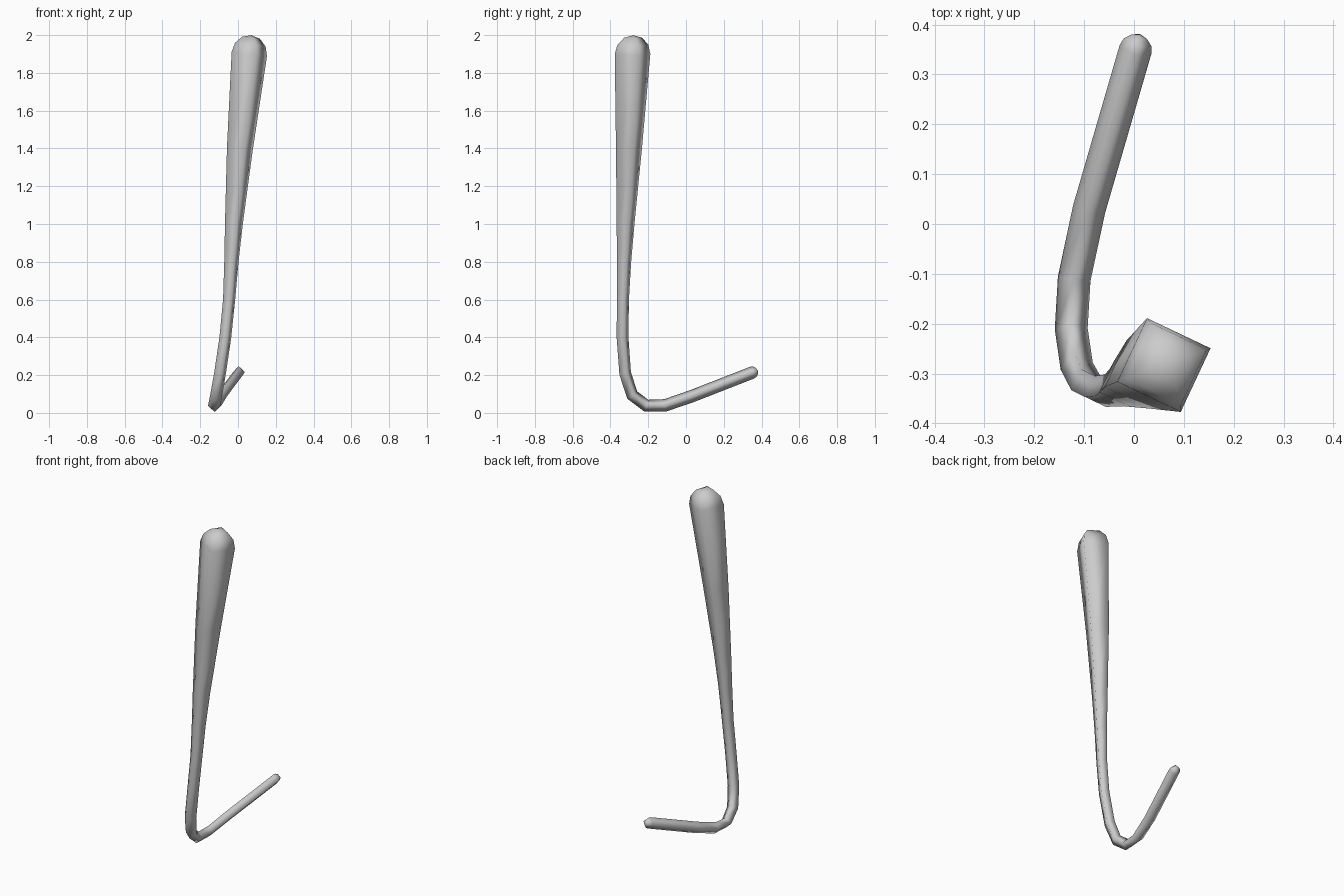
import bpy, bmesh, math
from mathutils import Vector

if "Cube" in bpy.data.objects:
    bpy.data.objects.remove(bpy.data.objects["Cube"])

# Centre line from thick top to thin hook tip: (x, y, z, half diagonal)
path = [
    (0.06, -0.283, 1.90, 0.100),
    (0.01, -0.302, 1.40, 0.073),
    (-0.022, -0.320, 1.00, 0.050),
    (-0.035, -0.328, 0.80, 0.040),
    (-0.047, -0.334, 0.60, 0.034),
    (-0.067, -0.336, 0.40, 0.033),
    (-0.095, -0.322, 0.21, 0.033),
    (-0.115, -0.285, 0.095, 0.033),
    (-0.126, -0.210, 0.038, 0.033),
    (-0.120, -0.110, 0.040, 0.033),
    (-0.090, 0.030, 0.088, 0.033),
    (0.003, 0.350, 0.213, 0.033),
]
pts = [Vector(p[:3]) for p in path]
radii = [p[3] for p in path]
n = len(pts)


def corner_hint(i):
    # Direction of the first corner of the square section
    if i < 7:
        return Vector((-0.33, 0.95, 0.1))
    if i == 7:
        return Vector((-0.15, 0.75, 0.65))
    return Vector((0, 0, 1))


def tangent(i):
    a = (pts[i] - pts[i - 1]).normalized() if i > 0 else Vector()
    b = (pts[i + 1] - pts[i]).normalized() if i < n - 1 else Vector()
    return (a + b).normalized()


bm = bmesh.new()


def ring(i, scale=1.0, shift=0.0):
    t = tangent(i)
    u = corner_hint(i)
    u = (u - t * u.dot(t)).normalized()
    v = t.cross(u)
    r = radii[i]
    c = pts[i] + t * shift * r
    return [bm.verts.new(c + (u * math.cos(k * math.pi / 2) + v * math.sin(k * math.pi / 2)) * r * scale)
            for k in range(4)]


# Rings: domed start, shaft, domed end
dome = [math.radians(a) for a in (60, 30)]
rings = [ring(0, math.cos(a), -math.sin(a)) for a in dome]
rings += [ring(i) for i in range(n)]
rings += [ring(n - 1, math.cos(a), math.sin(a)) for a in reversed(dome)]
for a, b in zip(rings, rings[1:]):
    for k in range(4):
        j = (k + 1) % 4
        bm.faces.new((a[k], a[j], b[j], b[k]))

# Dome poles
for i, s, loop in ((0, -1, rings[0]), (n - 1, 1, rings[-1])):
    pole = bm.verts.new(pts[i] + tangent(i) * s * radii[i])
    for k in range(4):
        bm.faces.new((loop[k], loop[(k + 1) % 4], pole))

bmesh.ops.recalc_face_normals(bm, faces=bm.faces)
for f in bm.faces:
    f.smooth = True
mesh = bpy.data.meshes.new("hooked_stick")
bm.to_mesh(mesh)
bm.free()
obj = bpy.data.objects.new("hooked_stick", mesh)
bpy.context.collection.objects.link(obj)
